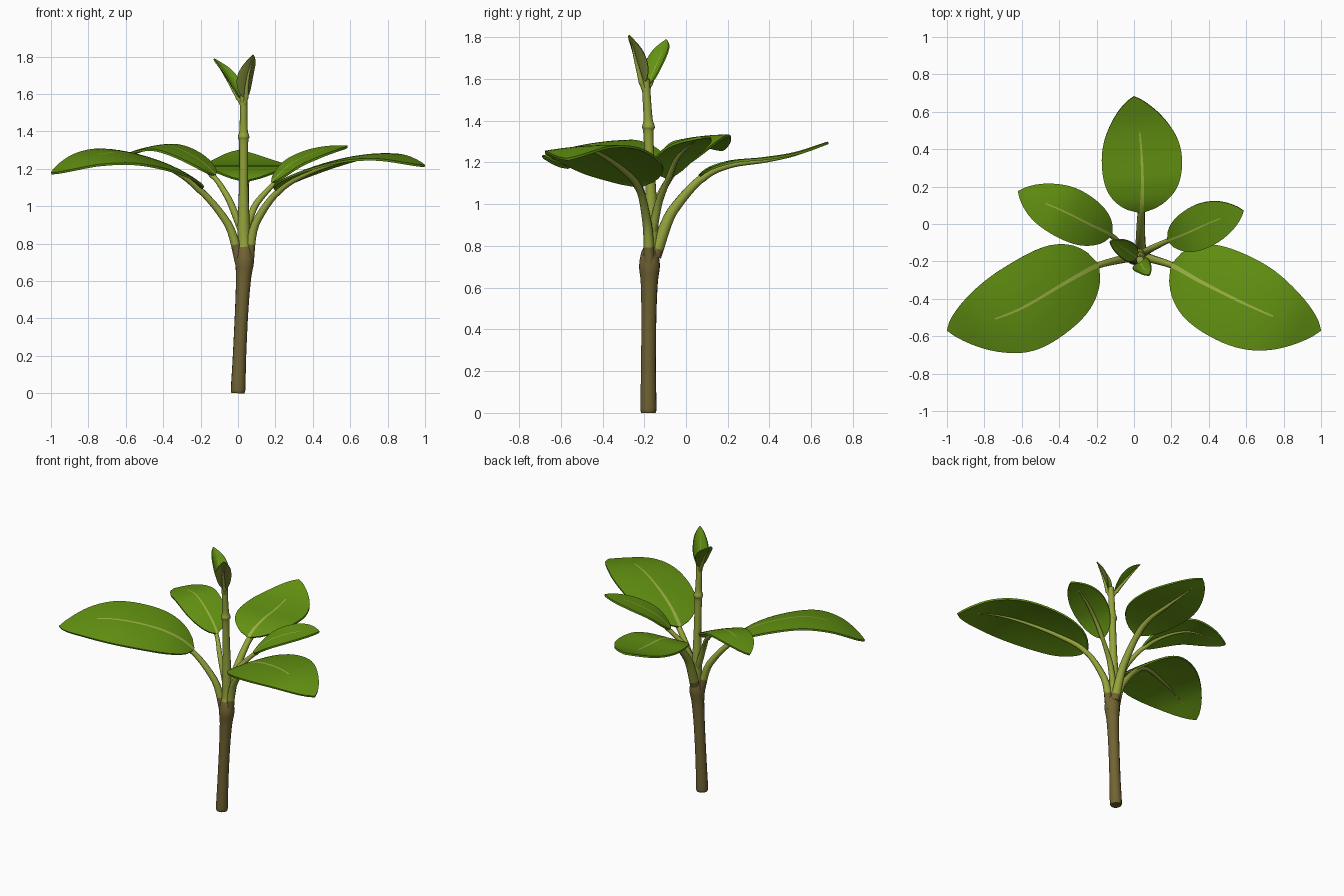
import bpy, bmesh, math
from mathutils import Vector

if "Cube" in bpy.data.objects:
    bpy.data.objects.remove(bpy.data.objects["Cube"])

def material(name, rgb):
    m = bpy.data.materials.new(name)
    m.diffuse_color = (*rgb, 1)
    m.use_nodes = True
    m.node_tree.nodes["Principled BSDF"].inputs["Base Color"].default_value = m.diffuse_color
    return m

BROWN = material("bark_brown", (0.165, 0.125, 0.033))
GREEN = material("stem_green", (0.30, 0.37, 0.045))
LEAF = material("leaf_green", (0.125, 0.29, 0.006))
OLIVE = material("bud_olive", (0.17, 0.20, 0.03))
RIB = material("midrib_pale", (0.34, 0.45, 0.06))
Z = Vector((0, 0, 1))

def spline(pts, x):
    """Catmull-Rom through pts (any dimension), x counted in points."""
    n = len(pts) - 1
    i = min(int(x), n - 1)
    f = x - i
    P = [Vector(p) for p in pts]
    b, c = P[i], P[i + 1]
    a = P[i - 1] if i > 0 else b * 2 - c
    d = P[i + 2] if i + 2 <= n else c * 2 - b
    return 0.5 * (2 * b + (c - a) * f + (2 * a - 5 * b + 4 * c - d) * f * f
                  + (3 * b - a - 3 * c + d) * f ** 3)

def finish(name, bm, mats, thickness=0, back=0):
    me = bpy.data.meshes.new(name)
    bm.to_mesh(me)
    bm.free()
    for m in mats:
        me.materials.append(m)
    ob = bpy.data.objects.new(name, me)
    bpy.context.collection.objects.link(ob)
    bpy.ops.object.select_all(action='DESELECT')
    ob.select_set(True)
    bpy.context.view_layer.objects.active = ob
    if thickness:
        s = ob.modifiers.new("thickness", 'SOLIDIFY')
        s.thickness, s.offset = thickness, -1
        s.material_offset = back
        bpy.ops.object.modifier_apply(modifier=s.name)
    bpy.ops.object.shade_smooth_by_angle(angle=math.radians(50))
    return ob

def tube(name, centres, radii, brown_below, sides=14):
    bm = bmesh.new()
    rings = []
    for i, c in enumerate(centres):
        t = (centres[min(i + 1, len(centres) - 1)] - centres[max(i - 1, 0)]).normalized()
        u = t.cross(Vector((0.3, 0.95, 0))).normalized()
        if abs(t.z) < 0.75:
            u = t.cross(Z).normalized()
        v = t.cross(u)
        # start each ring at a world-fixed direction so rings do not twist
        ref = Vector((1, 0.35, 0.2))
        a0 = math.atan2(ref.dot(v), ref.dot(u))
        rings.append([bm.verts.new(c + radii[i] * (math.cos(a0 + a) * u + math.sin(a0 + a) * v))
                      for a in (2 * math.pi * k / sides for k in range(sides))])
    for r, q in zip(rings, rings[1:]):
        for k in range(sides):
            f = bm.faces.new((r[k], r[(k + 1) % sides], q[(k + 1) % sides], q[k]))
            f.material_index = 0 if f.calc_center_median().z < brown_below else 1
    bm.faces.new(rings[0][::-1])
    bm.faces.new(rings[-1]).material_index = 1
    bmesh.ops.recalc_face_normals(bm, faces=bm.faces)
    return finish(name, bm, [BROWN, GREEN])

# main stem: x, y, z, radius
stem = [(0, -.18, 0, .035), (.001, -.18, .03, .039), (.008, -.18, .2, .036),
        (.02, -.178, .45, .036), (.03, -.176, .62, .041), (.035, -.175, .7, .05),
        (.035, -.173, .76, .043), (.033, -.168, .8, .034), (.03, -.165, .9, .033),
        (.03, -.17, 1.1, .025), (.03, -.18, 1.33, .024), (.03, -.18, 1.37, .031),
        (.03, -.182, 1.41, .022), (.03, -.19, 1.54, .02), (.032, -.192, 1.6, .02)]
samples = [spline(stem, i / 4) for i in range(4 * (len(stem) - 1) + 1)]
tube("main_stem", [s.xyz for s in samples], [s.w for s in samples], 0.78)

def leaf(name, path, half, roll=0.0, cup=0.0, r0=.028, thick=.012, back=None):
    """path: two stalk points, then the midrib from blade base to tip."""
    last = len(path) - 1
    blade = lambda t: 2 + t * (last - 2)
    chord = path_dir = Vector(path[-1]) - Vector(path[2])
    side = Z.cross(Vector((chord.x, chord.y, 0))).normalized()
    side_r = side + Z * roll
    peak = (3 / 7) ** .6 * (4 / 7) ** .8
    bm = bmesh.new()
    rows, N = [], 28
    cols = [1, .8, .6, .4, .2, 0]
    for i in range(N + 1):
        t = i / N
        x = blade(t)
        p = spline(path, x)
        tan = (spline(path, min(x + .05, last)) - spline(path, x - .05)).normalized()
        nrm = tan.cross(side).normalized()
        rib = .05 * half * (1 - t) + .0005
        w = max(half * t ** .6 * (1 - t) ** .8 / peak, rib + .001)
        d = [rib + (w - rib) * u for u in cols]
        row = []
        for o in [-e for e in d] + d[::-1]:
            row.append(bm.verts.new(p + side_r * o + nrm * cup * o * o / half))
        rows.append(row)
    for i in range(N):
        for j in range(len(rows[0]) - 1):
            f = bm.faces.new((rows[i][j], rows[i + 1][j], rows[i + 1][j + 1], rows[i][j + 1]))
            f.material_index = 1 if j == 5 and i < N * .65 else 0
    finish(name + "_blade", bm, [LEAF, RIB, back or LEAF, back or LEAF], thick, 2)
    # stalk, running on as a thin ridge below the midrib
    centres, radii = [], []
    for i in range(33):
        x = i / 32 * (last - .5)
        r = r0 * (1 - .4 * x / 2) if x < 2 else r0 * .6 * (1 - (x - 2) / (last - 2)) + .002
        p = spline(path, x)
        tan = (spline(path, x + .05) - spline(path, max(x - .05, 0))).normalized()
        nrm = tan.cross(side).normalized()
        centres.append(p - nrm * (r + .003) * min(1, max(0, x - 1)))
        radii.append(r)
    tube(name + "_stalk", centres, radii, 0.79, 10)

# two large front leaves
leaf("large_leaf_left", [(.015, -.175, .68), (-.05, -.185, .9), (-.19, -.22, 1.10),
     (-.36, -.31, 1.22), (-.6, -.45, 1.285), (-.8, -.525, 1.265), (-1, -.57, 1.18)],
     .24, roll=-.17, cup=-.08)
leaf("large_leaf_right", [(.055, -.175, .68), (.09, -.185, .9), (.2, -.22, 1.09),
     (.36, -.31, 1.19), (.6, -.43, 1.265), (.8, -.515, 1.275), (1, -.57, 1.22)],
     .24, roll=.07, cup=-.06)
# back leaf
leaf("back_leaf", [(.035, -.15, .75), (.035, -.07, .96), (.04, .06, 1.14),
     (.045, .2, 1.205), (.04, .38, 1.225), (.025, .53, 1.25), (0, .68, 1.30)],
     .215, r0=.032)
# two small upper leaves
leaf("small_leaf_left", [(.02, -.16, .87), (-.05, -.125, 1.04), (-.12, -.06, 1.17),
     (-.24, 0, 1.27), (-.38, .07, 1.325), (-.51, .125, 1.31), (-.62, .175, 1.265)],
     .14, roll=-.1, cup=-.05, r0=.022)
leaf("small_leaf_right", [(.04, -.16, .87), (.095, -.13, 1.01), (.18, -.09, 1.13),
     (.28, -.05, 1.225), (.39, 0, 1.28), (.49, .04, 1.31), (.585, .07, 1.325)],
     .118, roll=.12, r0=.022)
# two young leaves at the tip
leaf("tip_leaf_front", [(.03, -.19, 1.50), (.033, -.195, 1.54), (.035, -.2, 1.58),
     (.04, -.217, 1.64), (.05, -.235, 1.7), (.065, -.25, 1.755), (.08, -.27, 1.81)],
     .046, cup=.5, r0=.018, thick=.007, back=OLIVE)
leaf("tip_leaf_back", [(.03, -.19, 1.50), (.025, -.188, 1.54), (.015, -.18, 1.58),
     (-.02, -.155, 1.64), (-.055, -.13, 1.695), (-.09, -.11, 1.745), (-.125, -.095, 1.79)],
     .048, cup=.5, r0=.018, thick=.007)
